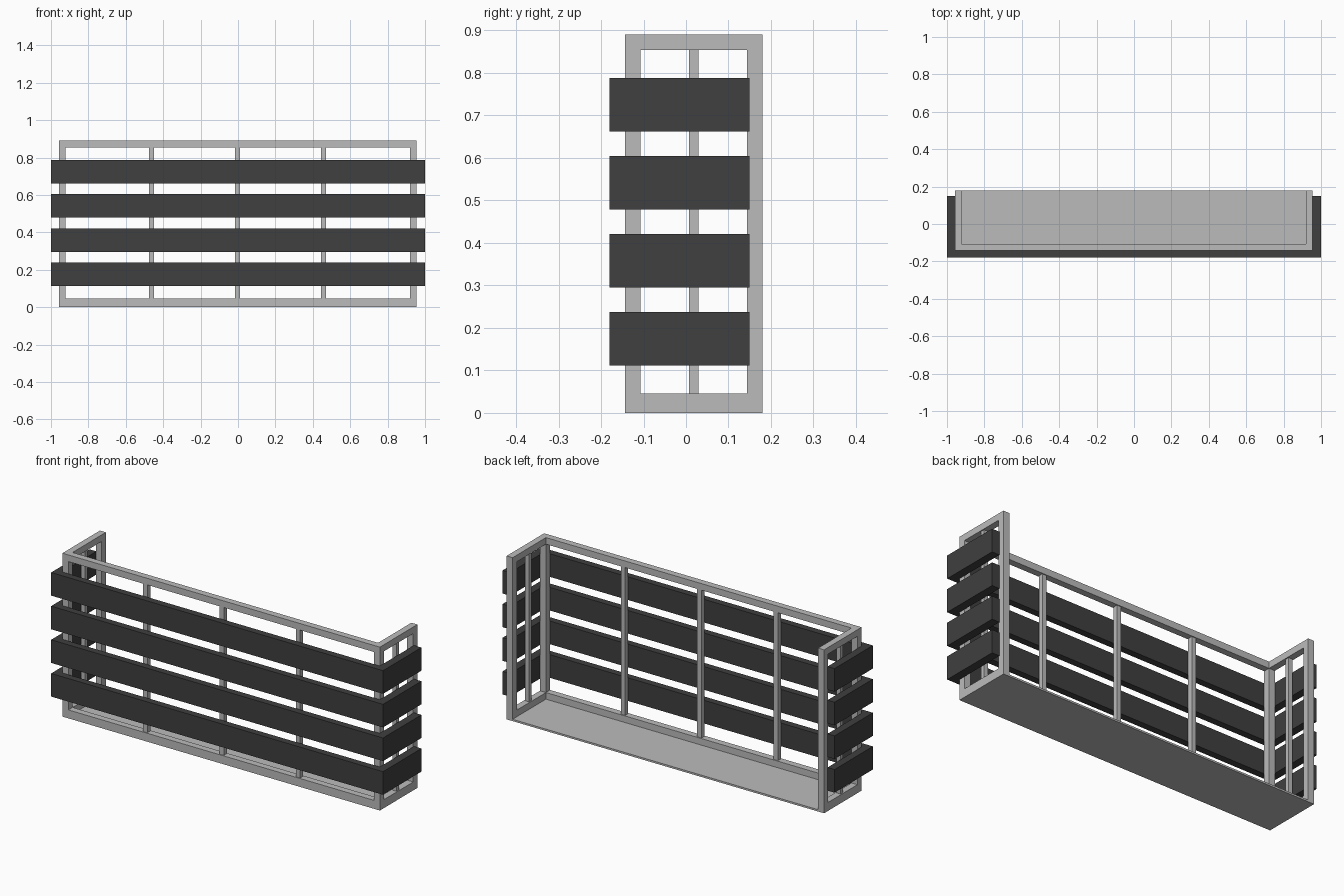
import bpy

if "Cube" in bpy.data.objects:
    bpy.data.objects.remove(bpy.data.objects["Cube"])


def material(name, v):
    m = bpy.data.materials.new(name)
    m.diffuse_color = (v, v, v, 1)
    m.use_nodes = True
    m.node_tree.nodes["Principled BSDF"].inputs["Base Color"].default_value = m.diffuse_color
    return m


grey = material("light grey metal", 0.5)
dark = material("dark slat", 0.05)


def box(name, x, y, z, mat):
    """Box spanning the (min, max) pairs x, y, z."""
    lo, hi = zip(x, y, z)
    v = [(a, b, c) for a in (lo[0], hi[0]) for b in (lo[1], hi[1]) for c in (lo[2], hi[2])]
    f = [(0, 1, 3, 2), (4, 6, 7, 5), (0, 4, 5, 1), (2, 3, 7, 6), (0, 2, 6, 4), (1, 5, 7, 3)]
    me = bpy.data.meshes.new(name)
    me.from_pydata(v, [], f)
    me.materials.append(mat)
    ob = bpy.data.objects.new(name, me)
    bpy.context.collection.objects.link(ob)
    return ob


T = 0.036                      # frame tube size
X0, X1 = -0.958, 0.955         # frame extents
Y0, Y1 = -0.143, 0.18
H, FLOOR = 0.89, 0.01
RAILS = ((FLOOR, FLOOR + T), (H - T, H))
INNER = (FLOOR + T, H - T)

# Floor plate
box("floor_plate", (X0, X1), (Y0, Y1), (0, FLOOR), grey)

# Front rails, bottom and top
for n, z in zip(("bottom", "top"), RAILS):
    box(f"front_rail_{n}", (X0 + T, X1 - T), (Y0, Y0 + T), z, grey)

# Side frames: corner posts, rails and a thin middle upright
for side, x in (("left", (X0, X0 + T)), ("right", (X1 - T, X1))):
    box(f"front_post_{side}", x, (Y0, Y0 + T), (FLOOR, H), grey)
    box(f"back_post_{side}", x, (Y1 - T, Y1), (FLOOR, H), grey)
    for n, z in zip(("bottom", "top"), RAILS):
        box(f"side_rail_{side}_{n}", x, (Y0 + T, Y1 - T), z, grey)
    c = sum(x) / 2
    box(f"side_upright_{side}", (c - 0.012, c + 0.012), (0.007, 0.03), INNER, grey)

# Thin uprights along the front
for i, x in enumerate((-0.463, -0.002, 0.458)):
    c = Y0 + T / 2
    box(f"front_upright_{i}", (x - 0.013, x + 0.013), (c - 0.013, c + 0.013), INNER, grey)

# Four rows of slats wrapping the front and both sides
for i in range(4):
    z = (0.112 + i * 0.1833, 0.238 + i * 0.1833)
    box(f"front_slat_{i}", (-1, 1), (-0.18, Y0), z, dark)
    box(f"side_slat_left_{i}", (-1, X0), (Y0, 0.15), z, dark)
    box(f"side_slat_right_{i}", (X1, 1), (Y0, 0.15), z, dark)
